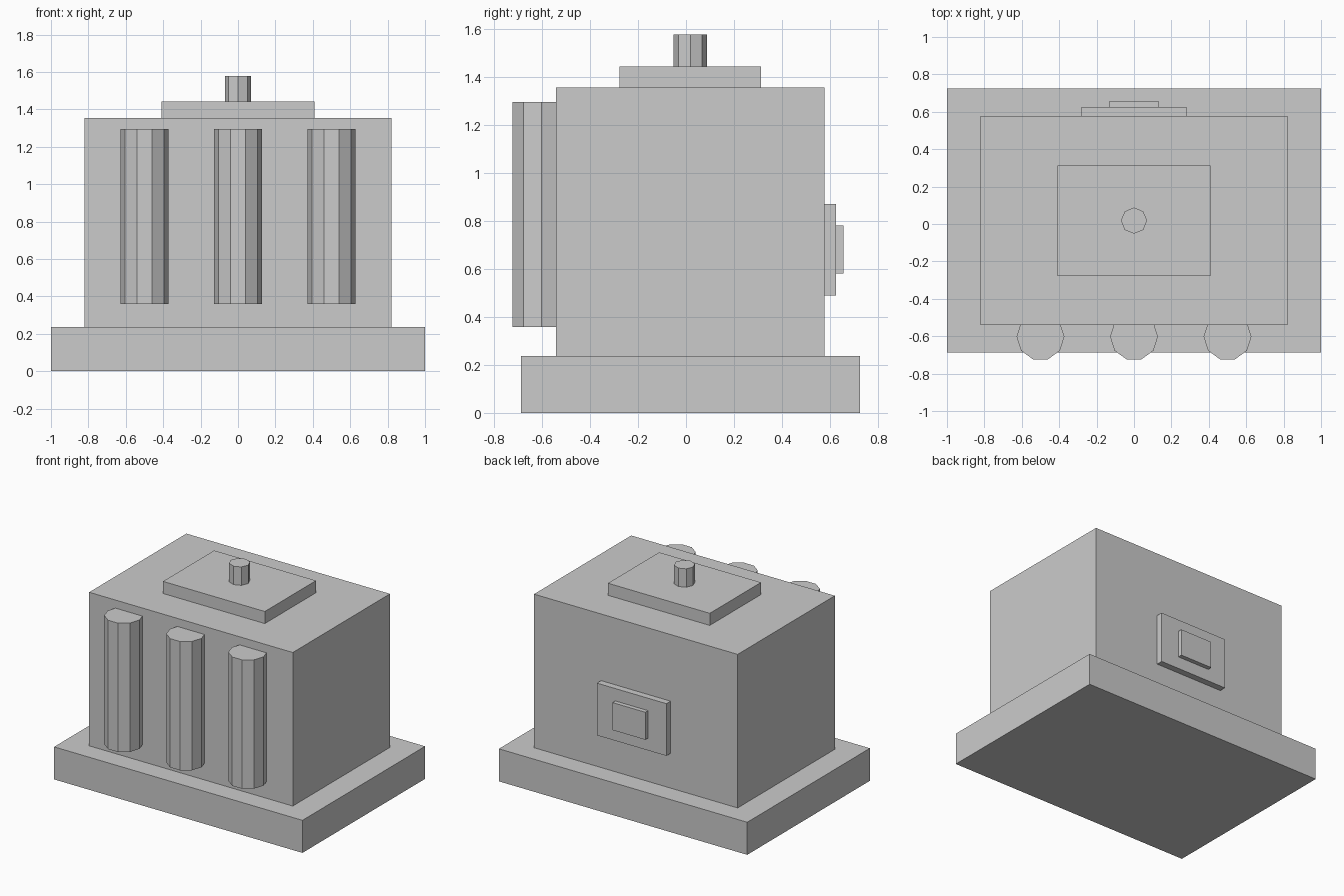
import bpy

# Remove the default object
cube = bpy.data.objects.get("Cube")
if cube:
    bpy.data.objects.remove(cube, do_unlink=True)

# Single plain material
grey = bpy.data.materials.new("plain_grey")
grey.use_nodes = True
color = (0.6, 0.6, 0.6, 1.0)
grey.diffuse_color = color
grey.node_tree.nodes["Principled BSDF"].inputs["Base Color"].default_value = color


def finish(name):
    obj = bpy.context.object
    obj.name = name
    obj.data.name = name
    bpy.ops.object.transform_apply(location=False, rotation=False, scale=True)
    obj.data.materials.append(grey)
    return obj


def block(name, half_width, y0, y1, z0, z1):
    """Box centred on x, spanning the given y and z ranges."""
    bpy.ops.mesh.primitive_cube_add(size=1, location=(0, (y0 + y1) / 2, (z0 + z1) / 2))
    bpy.context.object.scale = (2 * half_width, y1 - y0, z1 - z0)
    return finish(name)


def prism(name, sides, radius, x, y, z0, z1):
    """Upright flat-sided column with a corner on each side of the x axis."""
    bpy.ops.mesh.primitive_cylinder_add(
        vertices=sides, radius=radius, depth=z1 - z0, location=(x, y, (z0 + z1) / 2))
    obj = bpy.context.object
    if sides % 4:
        obj.rotation_euler.z = 3.14159265 / 2
    return finish(name)


# Plinth and main body
block("base_slab", 1.0, -0.687, 0.724, 0.0, 0.237)
block("main_body", 0.82, -0.541, 0.577, 0.237, 1.355)

# Roof plate with its knob
block("roof_plate", 0.41, -0.277, 0.312, 1.355, 1.443)
prism("roof_knob", 8, 0.07, 0, 0.018, 1.443, 1.577)

# Front columns, half sunk into the body
for side, x in (("right", -0.5), ("middle", 0), ("left", 0.5)):
    prism(f"front_column_{side}", 10, 0.128, x, -0.602, 0.358, 1.296)

# Stepped panel on the back
block("back_panel", 0.28, 0.577, 0.625, 0.49, 0.87)
block("back_panel_inset", 0.132, 0.625, 0.657, 0.58, 0.78)
